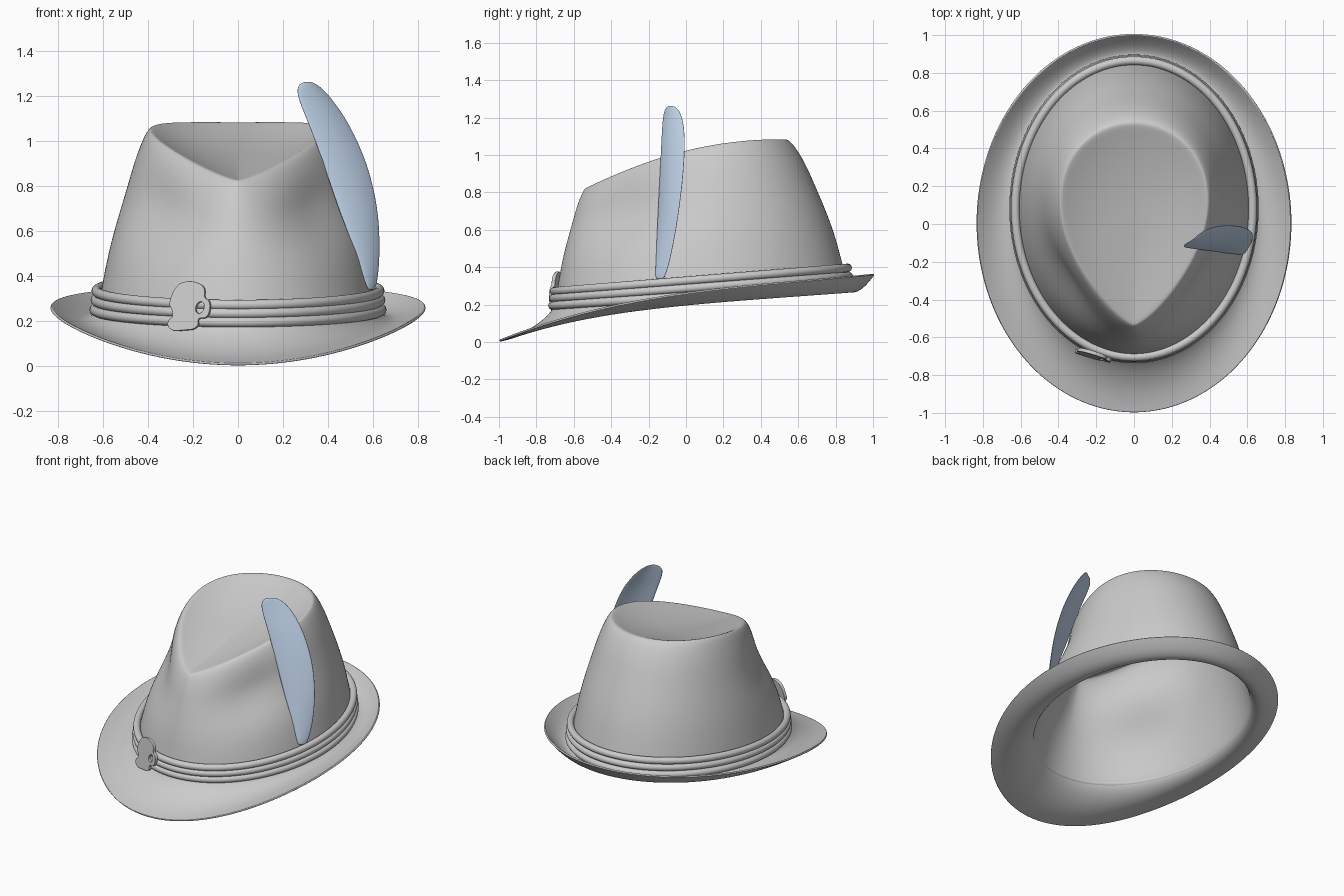
import bpy, math
from math import sin, cos, pi, exp

if "Cube" in bpy.data.objects:
    bpy.data.objects.remove(bpy.data.objects["Cube"])

N = 64


def make(name, verts, faces, thick=0, level=1, offset=-1):
    me = bpy.data.meshes.new(name)
    me.from_pydata(verts, [], faces)
    for p in me.polygons:
        p.use_smooth = True
    ob = bpy.data.objects.new(name, me)
    bpy.context.collection.objects.link(ob)
    if thick:
        m = ob.modifiers.new("thickness", 'SOLIDIFY')
        m.thickness, m.offset = thick, offset
    if level:
        m = ob.modifiers.new("smooth", 'SUBSURF')
        m.levels = m.render_levels = level
    return ob


def lerp(a, b, t):
    return tuple(p + (q - p) * t for p, q in zip(a, b))


def rim(t):       # outer brim edge
    y = -cos(t)
    return (.83 * sin(t), y, .267 + .139 * y - .0775 * y * y + .038 * y ** 3)


def base(t):      # joint of brim and crown
    y = .08 - .78 * cos(t)
    return (.62 * sin(t), y, .213 + .064 * y)


def ridge(t):     # teardrop edge around the dished top
    y = -.53 * cos(t)
    return (.46 * sin(t) * abs(sin(t / 2)) ** .6, y, 1.027 + .245 * y - .25 * y * y)


def crown(t, a, h):
    b, r = base(t), ridge(t)
    x, y, _ = lerp(b, r, a)
    z = b[2] + (r[2] - b[2]) * h
    ang = min(t, 2 * pi - t)
    # side pinch near the front
    d = .06 * exp(-((ang - .95) / .45) ** 2 - ((h - .68) / .2) ** 2)
    l = math.hypot(x, y - .1)
    return (x - d * x / l, y - d * (y - .1) / l, z)


def brim(t, s):
    x, y, z = lerp(base(t), rim(t), s)
    return (x, y, z - .028 * sin(pi * s))


def dish(t, s):   # hollow inside the ridge over a tilted floor
    rx, ry, rz = ridge(t)
    x, y = rx * s, .1 + (ry - .1) * s
    return (x, y, .92 + .245 * y + (rz - .92 - .245 * ry) * s ** 2.2)


# Felt body: brim, crown and dished top in one shell
angles = [2 * pi * i / N for i in range(N)]
rings = [[brim(t, s) for t in angles] for s in (1, .975, .85, .65, .45, .25)]
rings += [[lerp(brim(t, .09), crown(t, .01, .05), .35) for t in angles]]
rings += [[crown(t, a, h) for t in angles] for a, h in (
    (.005, .07), (.06, .17), (.17, .34), (.28, .47), (.4, .59), (.53, .71),
    (.65, .82), (.76, .9), (.87, .965), (.95, .993), (1, .999))]
rings += [[dish(t, s) for t in angles] for s in (.92, .82, .68, .5, .3, .12)]
verts = [v for r in rings for v in r]
faces = [(i * N + j, i * N + (j + 1) % N, (i + 1) * N + (j + 1) % N, (i + 1) * N + j)
         for i in range(len(rings) - 1) for j in range(N)]
verts.append(dish(0, 0))
last = (len(rings) - 1) * N
faces += [(last + j, last + (j + 1) % N, len(verts) - 1) for j in range(N)]
make("hat_body", verts, faces, thick=.012, level=2)


# Hat band: three stacked cords
def cord(name, rx, ry, z, tilt, r, n=96, k=10):
    vs = []
    for i in range(n):
        t = 2 * pi * i / n
        for j in range(k):
            p = 2 * pi * j / k
            y = -cos(t)
            vs.append(((rx + r * cos(p)) * sin(t), .08 + (ry + r * cos(p)) * y,
                       z + tilt * ry * y + r * sin(p)))
    fs = [(i * k + j, (i + 1) % n * k + j, (i + 1) % n * k + (j + 1) % k, i * k + (j + 1) % k)
          for i in range(n) for j in range(k)]
    make(name, vs, fs)


for i, (rx, ry, z, tilt) in enumerate([(.638, .795, .25, .07), (.633, .79, .293, .075),
                                       (.629, .785, .334, .08)]):
    cord(f"band_cord_{i + 1}", rx, ry, z, tilt, .024)

# Band ornament: flat pin with a small loop
outline = [(-15, 18), (-8, 24), (10, 23), (15, 18), (16, 9), (20, 6), (21, -4), (18, -10),
           (10, -12), (9, -19), (-5, -23), (-20, -21), (-21, -14), (-17, -10), (-18, -2),
           (-20, 2), (-18, 12)]
hole = [(8, 3), (14, 5), (15, -4), (9, -7)]
cu = bpy.data.curves.new("band_pin", 'CURVE')
cu.dimensions, cu.fill_mode = '2D', 'BOTH'
cu.extrude, cu.bevel_depth, cu.resolution_u = .008, .002, 4
for pts in (outline, hole):
    sp = cu.splines.new('BEZIER')
    sp.bezier_points.add(len(pts) - 1)
    sp.use_cyclic_u = True
    for bp, (x, y) in zip(sp.bezier_points, pts):
        bp.co = (x / 225, y / 225, 0)
        bp.handle_left_type = bp.handle_right_type = 'AUTO'
pin = bpy.data.objects.new("band_pin", cu)
pin.location = (-.215, -.694, .262)
pin.rotation_euler = (pi / 2 - .1, 0, -.3)
bpy.context.collection.objects.link(pin)

# Feather: curved blade between a front edge and a rear edge
rows = [(.335, .575, -.165, .61, -.115), (.42, .55, -.161, .627, -.088),
        (.55, .505, -.157, .632, -.06), (.7, .442, -.15, .625, -.035),
        (.9, .378, -.14, .58, -.01), (1.08, .31, -.132, .495, -.002),
        (1.18, .268, -.126, .425, -.012), (1.235, .258, -.118, .375, -.032),
        (1.259, .28, -.1, .335, -.06)]
fv = []
for z, ax, ay, bx, by in rows:
    w = bx - ax
    for u in (0, .33, .67, 1):
        g = .12 * w * sin(pi * u)
        fv.append((ax + w * u + g * .5, ay + (by - ay) * u - g * .7,
                   z + (.006 * sin(pi * u) if z > 1.2 else 0)))
ff = [(i * 4 + j, i * 4 + j + 1, i * 4 + j + 5, i * 4 + j + 4)
      for i in range(len(rows) - 1) for j in range(3)]
feather = make("feather", fv, ff, thick=.008, level=2, offset=0)
mat = bpy.data.materials.new("feather_blue")
mat.diffuse_color = (.55, .68, .85, 1)
mat.use_nodes = True
mat.node_tree.nodes["Principled BSDF"].inputs["Base Color"].default_value = mat.diffuse_color
feather.data.materials.append(mat)
